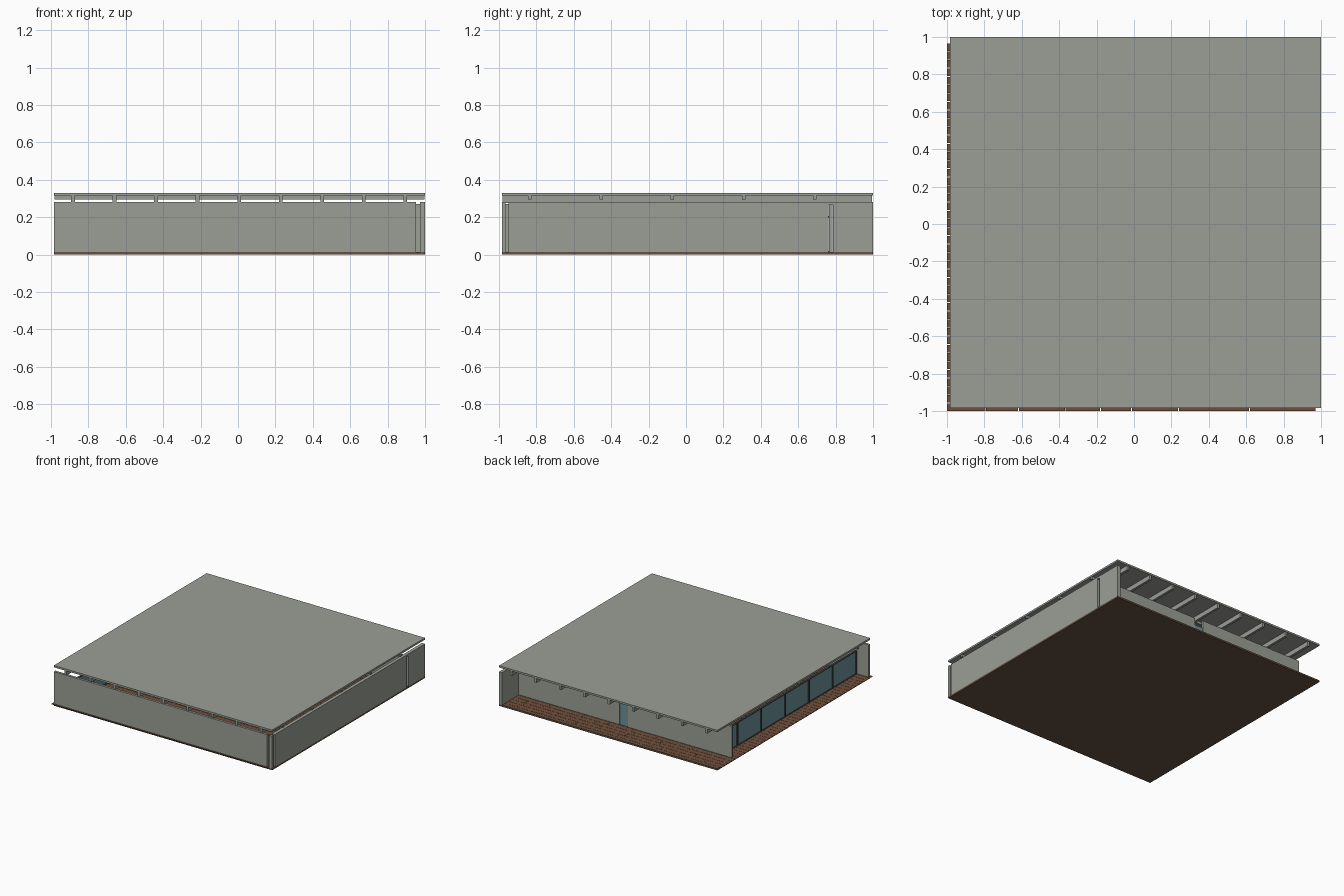
import bpy
import bmesh
import random

random.seed(4)
if "Cube" in bpy.data.objects:
    bpy.data.objects.remove(bpy.data.objects["Cube"], do_unlink=True)


def material(name, rgb):
    m = bpy.data.materials.new(name)
    m.use_nodes = True
    m.diffuse_color = (*rgb, 1)
    m.node_tree.nodes["Principled BSDF"].inputs["Base Color"].default_value = (*rgb, 1)
    return m


concrete = material("grey concrete", (0.33, 0.345, 0.305))
wood = material("brown wood", (0.16, 0.078, 0.045))
dark_wood = material("dark brown wood", (0.13, 0.08, 0.05))
glass = material("blue glass", (0.155, 0.285, 0.33))
metal = material("dark metal", (0.06, 0.065, 0.065))


def boxes(name, mat, extents):
    """One object made of boxes, each given as x, y and z ranges."""
    bm = bmesh.new()
    for xs, ys, zs in extents:
        for v in bmesh.ops.create_cube(bm, size=1)["verts"]:
            v.co = [(r[0] + r[1]) / 2 + c * (r[1] - r[0])
                    for r, c in zip((xs, ys, zs), v.co)]
    mesh = bpy.data.meshes.new(name)
    bm.to_mesh(mesh)
    bm.free()
    mesh.materials.append(mat)
    obj = bpy.data.objects.new(name, mesh)
    bpy.context.collection.objects.link(obj)
    return obj


LO, HI = -0.985, 1.0          # slab and roof edges
FLOOR, WALL, TOP = 0.014, 0.28, 0.315
FULL = (LO, HI)
BACK = (0.765, 0.782)         # recessed back wall

# Floor slab
boxes("floor_slab", dark_wood, [(FULL, FULL, (0, FLOOR))])

# Thin staggered planks, shifted a little off the slab
planks = []
rows = 44
pitch = 1.97 / rows
for i in range(rows):
    y = -1 + i * pitch
    x = -1.0
    while x < 0.97:
        end = min(x + random.uniform(0.15, 0.4), 0.97)
        planks.append(((x, end - 0.004), (y, y + pitch - 0.004), (FLOOR, FLOOR + 0.001)))
        x = end
boxes("floor_planks", wood, planks)

# Outer walls, with narrow slots where they meet
boxes("front_wall", concrete, [((LO, 0.953), (LO, -0.965), (FLOOR, WALL))])
boxes("right_angle_wall", concrete, [
    ((0.972, HI), (-0.95, 0.762), (FLOOR, WALL)),
    ((0.972, HI), (0.785, HI), (FLOOR, WALL)),
    ((0.972, HI), (0.762, 0.785), (0.265, WALL)),
])
boxes("corner_post", concrete, [((0.972, HI), (LO, -0.965), (FLOOR, WALL))])
boxes("corner_infill", concrete, [((0.953, 0.972), (-0.965, -0.95), (FLOOR, WALL - 0.01))])

# Back wall in two lengths either side of the door
boxes("back_wall", concrete, [
    ((-0.965, -0.02), BACK, (FLOOR, 0.272)),
    ((0.055, 0.98), BACK, (FLOOR, 0.265)),
])
boxes("back_door", glass, [((-0.02, 0.055), (0.77, 0.778), (FLOOR, 0.21))])

# Row of glazed panels set back from the open side
step = 0.309
start = -0.962
edges = [start + i * step for i in range(6)] + [BACK[0]]
boxes("side_glazing", glass, [
    ((-0.873, -0.867), (a + 0.006, b - 0.006), (FLOOR, 0.2))
    for a, b in zip(edges, edges[1:])])
boxes("glazing_posts", metal, [
    ((-0.88, -0.86), (y - 0.006, y + 0.006), (FLOOR, 0.205)) for y in edges[:-1]])
boxes("glazing_rails", metal, [
    ((-0.878, -0.862), (start, BACK[0]), z)
    for z in ((FLOOR, FLOOR + 0.006), (0.198, 0.206))])

# Roof deck with crossing beams beneath it
boxes("roof_deck", concrete, [(FULL, FULL, (TOP, 0.33))])
boxes("long_beams", concrete, [
    ((x - 0.01, x + 0.01), (LO + 0.005, HI - 0.005), (0.277, TOP))
    for x in (0.006 + 0.222 * i for i in range(-4, 5))])
boxes("cross_beams", concrete, [
    ((LO + 0.003, HI - 0.003), (y - 0.009, y + 0.009), (0.295, TOP))
    for y in (-0.073 + 0.381 * i for i in range(-2, 3))])
